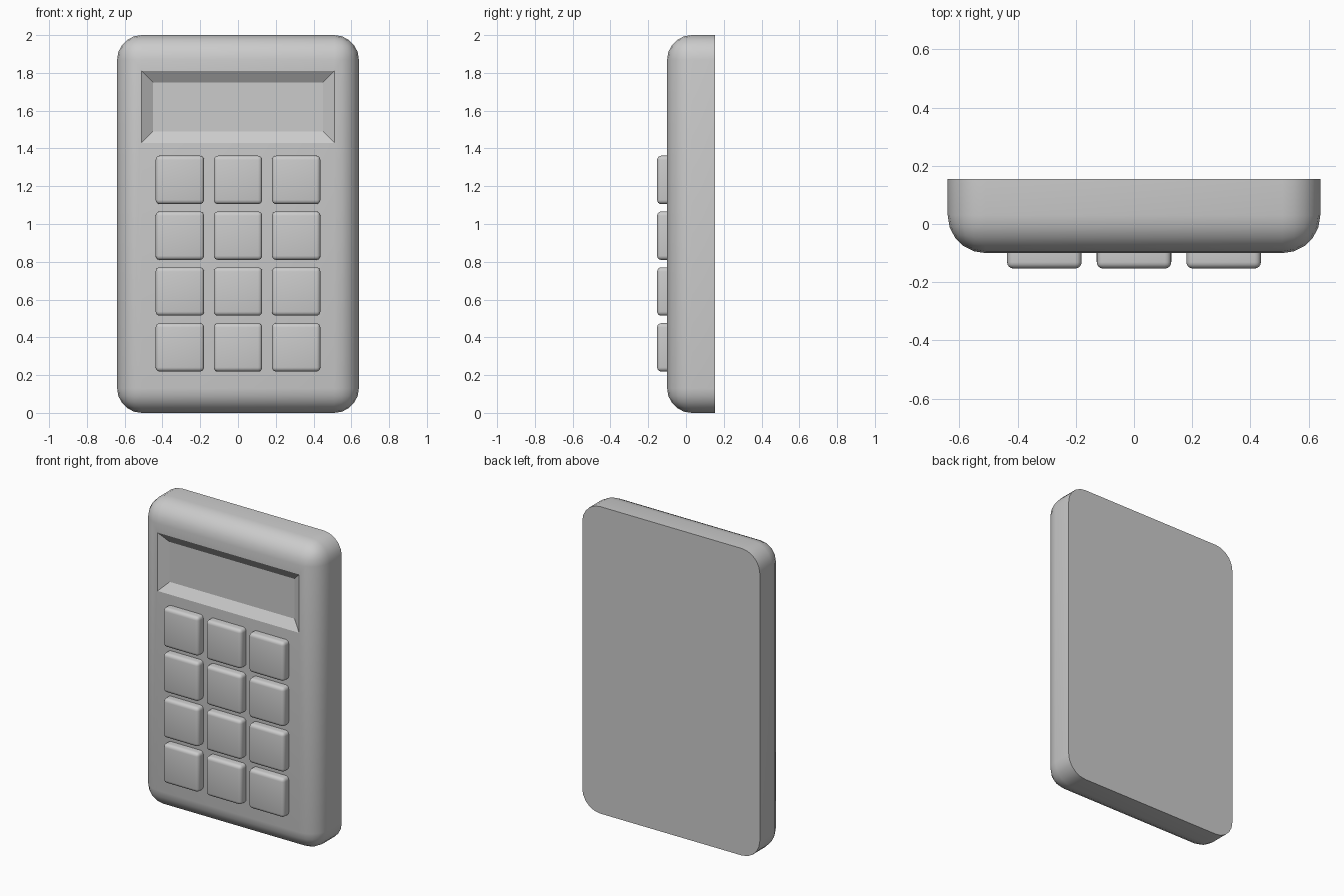
import bpy, bmesh, math
from mathutils import Vector

if "Cube" in bpy.data.objects:
    bpy.data.objects.remove(bpy.data.objects["Cube"])


def rounded_box(name, x, y, z, radius, segments):
    """Box from (min, max) ranges with every edge rounded except the back rim."""
    bm = bmesh.new()
    bmesh.ops.create_cube(bm, size=1)
    for v in bm.verts:
        v.co = Vector([r[0] if c < 0 else r[1] for c, r in zip(v.co, (x, y, z))])
    edges = [e for e in bm.edges
             if not all(abs(v.co.y - y[1]) < 1e-5 for v in e.verts)]
    bmesh.ops.bevel(bm, geom=edges, offset=radius, offset_type='OFFSET',
                    segments=segments, profile=0.5, affect='EDGES')
    return bm


def finish(name, bm):
    bmesh.ops.recalc_face_normals(bm, faces=bm.faces[:])
    mesh = bpy.data.meshes.new(name)
    bm.to_mesh(mesh)
    bm.free()
    obj = bpy.data.objects.new(name, mesh)
    bpy.context.collection.objects.link(obj)
    bpy.ops.object.select_all(action='DESELECT')
    obj.select_set(True)
    bpy.context.view_layer.objects.active = obj
    bpy.ops.object.shade_smooth_by_angle(angle=math.radians(30))
    return obj


FRONT, BACK = -0.10, 0.154

# Case with rounded front and flat back
case = rounded_box("case", (-0.64, 0.64), (FRONT, BACK), (0, 2), 0.13, 5)


def front_faces():
    return [f for f in case.faces
            if all(abs(v.co.y - FRONT) < 1e-4 for v in f.verts)]


# Sunken screen: split the front into bands, then inset the upper one
for height in (1.43, 1.81):
    faces = front_faces()
    geom = faces + list({e for f in faces for e in f.edges}) \
                 + list({v for f in faces for v in f.verts})
    bmesh.ops.bisect_plane(case, geom=geom, plane_co=(0, 0, height),
                           plane_no=(0, 0, 1))
screen = [f for f in front_faces() if 1.43 < f.calc_center_median().z < 1.81]
case.normal_update()
bmesh.ops.inset_individual(case, faces=screen, thickness=0.06, depth=-0.04,
                           use_even_offset=True)
finish("case", case)

# Keypad: four rows of three keys
half = 0.128
for row in range(4):
    for col in range(3):
        cx, cz = (col - 1) * 0.308, 0.347 + row * 0.2955
        name = f"key_row{row + 1}_col{col + 1}"
        finish(name, rounded_box(name, (cx - half, cx + half), (-0.153, -0.09),
                                 (cz - half, cz + half), 0.022, 4))
